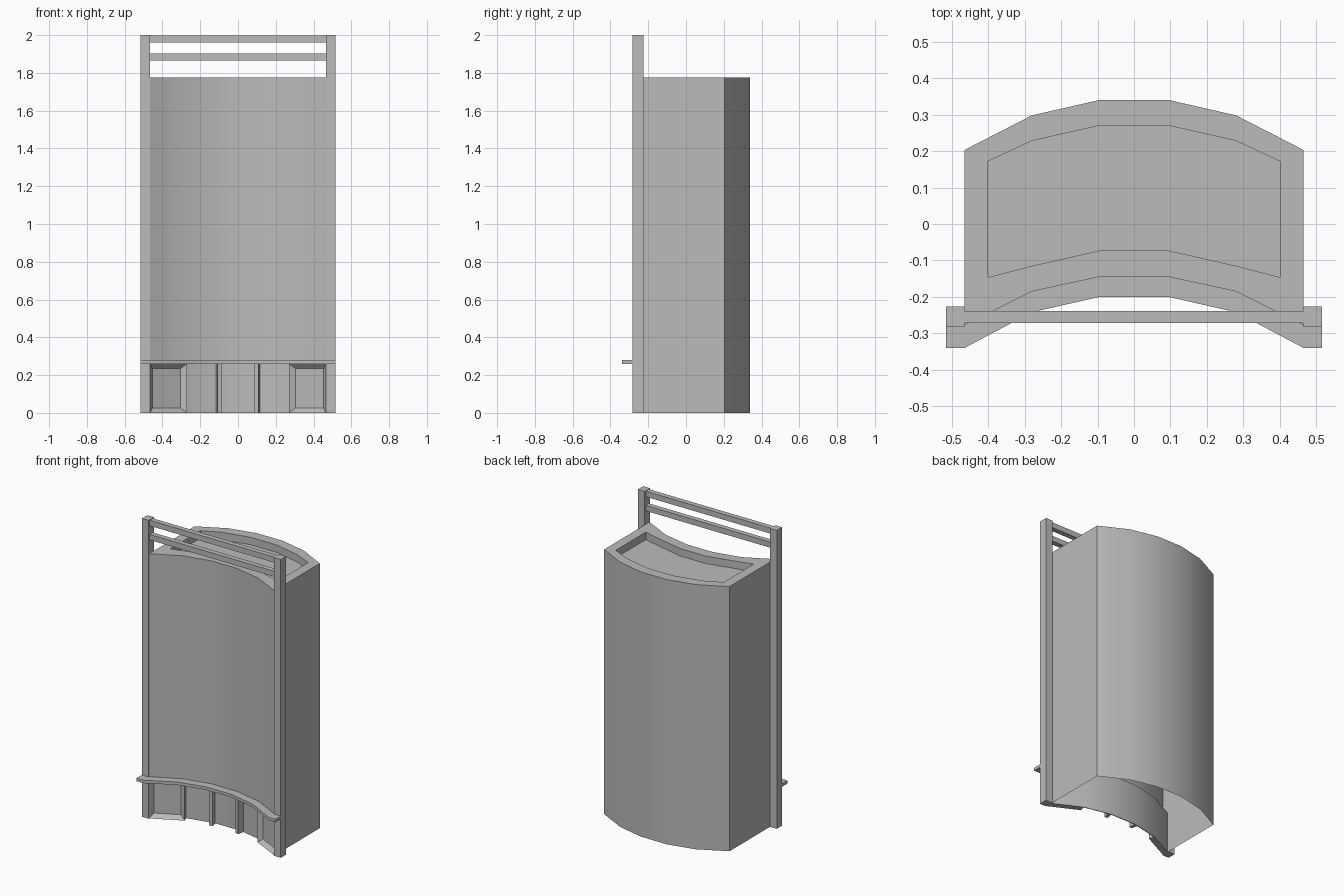
import bpy, bmesh, math
from mathutils import Matrix, Vector

cube = bpy.data.objects.get("Cube")
if cube:
    bpy.data.objects.remove(cube, do_unlink=True)

grey = bpy.data.materials.new("plain grey")
grey.use_nodes = True
grey.diffuse_color = (0.5, 0.5, 0.5, 1)
grey.node_tree.nodes["Principled BSDF"].inputs["Base Color"].default_value = (0.5, 0.5, 0.5, 1)

BODY_TOP = 1.775
LEDGE_Z = 0.26


def finish(name, bm):
    bmesh.ops.remove_doubles(bm, verts=bm.verts, dist=0.0001)
    bmesh.ops.recalc_face_normals(bm, faces=bm.faces)
    mesh = bpy.data.meshes.new(name)
    for f in bm.faces:
        f.smooth = True
    bm.to_mesh(mesh)
    bm.free()
    mesh.set_sharp_from_angle(angle=math.radians(30))
    mesh.materials.append(grey)
    obj = bpy.data.objects.new(name, mesh)
    bpy.context.collection.objects.link(obj)
    return obj


def mirrored(half):
    """Full left-to-right curve from its +x half."""
    return [(-x, y) for x, y in reversed(half)] + half


def ring(bm, pts, z):
    return [bm.verts.new((x, y, z)) for x, y in pts]


def bridge(bm, a, b, closed=True):
    n = len(a)
    for i in range(n if closed else n - 1):
        j = (i + 1) % n
        bm.faces.new((a[i], a[j], b[j], b[i]))


def prism(bm, pts, z0, z1):
    low, high = ring(bm, pts, z0), ring(bm, pts, z1)
    bridge(bm, low, high)
    bm.faces.new(low)
    bm.faces.new(high)


def box(name, x0, x1, y0, y1, z0, z1):
    bm = bmesh.new()
    prism(bm, [(x0, y0), (x1, y0), (x1, y1), (x0, y1)], z0, z1)
    return finish(name, bm)


def band(near, far):
    return mirrored(near) + mirrored(far)[::-1]


# Half profiles of the curved plan
front = [(0.095, -0.145), (0.28, -0.185), (0.465, -0.278)]
back = [(0.095, 0.34), (0.28, 0.298), (0.465, 0.203)]
tray_front = [(0.095, -0.073), (0.28, -0.115), (0.4, -0.146)]
tray_back = [(0.095, 0.27), (0.28, 0.228), (0.4, 0.172)]
recess = [(x, y + 0.04) for x, y in front]

# Curved body: open underneath, with a sunken tray on top
bm = bmesh.new()
outer, inner = band(front, back), band(tray_front, tray_back)
mid, top = ring(bm, outer, LEDGE_Z), ring(bm, outer, BODY_TOP)
rim, floor = ring(bm, inner, BODY_TOP), ring(bm, inner, BODY_TOP - 0.05)
for a, b in ((mid, top), (top, rim), (rim, floor)):
    bridge(bm, a, b)
bm.faces.new(floor)
skirt = mid[5:] + mid[:1]
low = [bm.verts.new((v.co.x, v.co.y, 0)) for v in skirt]
bridge(bm, low, skirt, closed=False)
finish("body", bm)

# Set-back wall below the ledge
bm = bmesh.new()
prism(bm, band(recess, [(x, y + 0.005) for x, y in recess]), 0, LEDGE_Z)
finish("base_wall", bm)

# Curved ledge running across the front
bm = bmesh.new()
ledge_front = [(0.095, -0.2), (0.28, -0.242), (0.465, -0.34), (0.515, -0.34)]
ledge_back = [(x, y + 0.003) for x, y in recess] + [(0.515, -0.28)]
prism(bm, band(ledge_front, ledge_back), LEDGE_Z, 0.28)
finish("ledge", bm)

for side, label in ((1, "left"), (-1, "right")):
    # Outer base panel with a sunken field
    bm = bmesh.new()
    prism(bm, [(side * x, y) for x, y in
               ((0.27, -0.18), (0.465, -0.278), (0.465, -0.235), (0.285, -0.145))],
          0, LEDGE_Z)
    bmesh.ops.recalc_face_normals(bm, faces=bm.faces)
    face = min(bm.faces, key=lambda f: f.normal.y)
    bmesh.ops.inset_individual(bm, faces=[face], thickness=0.037)
    bmesh.ops.translate(bm, verts=face.verts, vec=-face.normal * 0.025)
    finish(label + "_base_panel", bm)

    # Thin pillar standing square to the curve
    bm = bmesh.new()
    prism(bm, [(-0.011, 0), (0.011, 0), (0.011, 0.045), (-0.011, 0.045)], 0, LEDGE_Z)
    bm.transform(Matrix.Translation(Vector((side * 0.097, -0.15, 0)))
                 @ Matrix.Rotation(-side * math.radians(12.5), 4, "Z"))
    finish(label + "_pillar", bm)

    # Full-height corner post
    xs = sorted((side * 0.465, side * 0.515))
    box(label + "_post", xs[0], xs[1], -0.283, -0.226, 0, 2)

# Rails between the posts
for label, z in (("upper", 1.96), ("lower", 1.865)):
    box(label + "_rail", -0.466, 0.466, -0.272, -0.238, z, z + 0.037)
